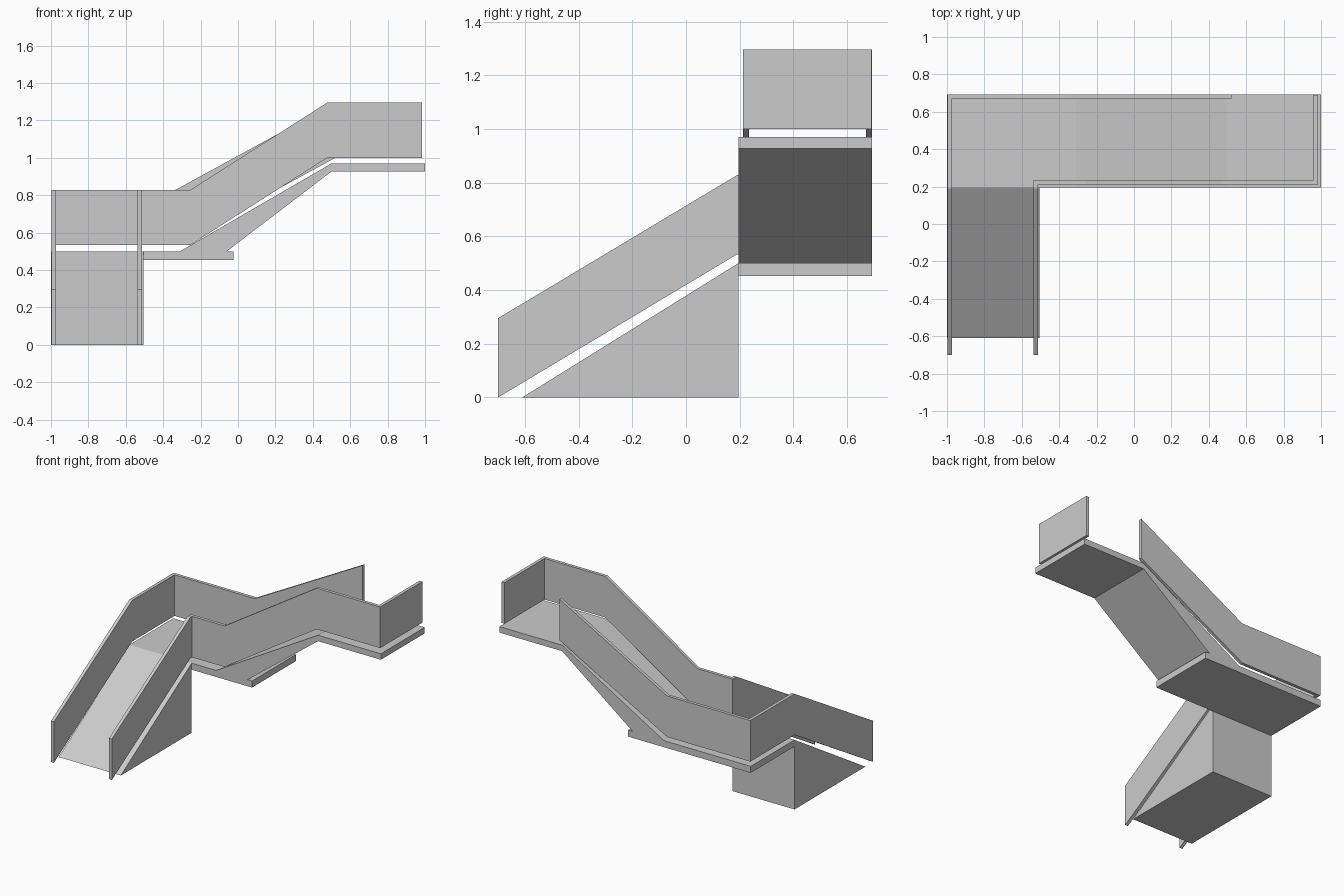
import bpy
import bmesh
from mathutils import Vector

cube = bpy.data.objects.get("Cube")
if cube:
    bpy.data.objects.remove(cube, do_unlink=True)

# Single flat colour
grey = bpy.data.materials.new("light grey")
grey.use_nodes = True
colour = (0.6, 0.6, 0.6, 1)
grey.diffuse_color = colour
grey.node_tree.nodes["Principled BSDF"].inputs["Base Color"].default_value = colour


def finish(name, bm):
    bmesh.ops.recalc_face_normals(bm, faces=bm.faces)
    mesh = bpy.data.meshes.new(name)
    bm.to_mesh(mesh)
    bm.free()
    mesh.materials.append(grey)
    obj = bpy.data.objects.new(name, mesh)
    bpy.context.collection.objects.link(obj)
    return obj


def prism(name, outline, depth):
    """Extrude a closed outline of 3D points along a depth vector."""
    bm = bmesh.new()
    face = bm.faces.new([bm.verts.new(p) for p in outline])
    grown = bmesh.ops.extrude_face_region(bm, geom=[face])["geom"]
    verts = [v for v in grown if isinstance(v, bmesh.types.BMVert)]
    bmesh.ops.translate(bm, verts=verts, vec=depth)
    return finish(name, bm)


def railing(name, path, side, height=0.295, thick=0.023):
    """Upright panel along a path, mitred at corners; side is +1 left, -1 right."""
    bm = bmesh.new()
    pts = [Vector(p) for p in path]
    rings = []
    for i, p in enumerate(pts):
        normals = []
        for a, b in zip(pts[max(i - 1, 0):i + 1], pts[max(i, 1):i + 2]):
            d = (b - a).to_2d().normalized()
            normals.append(Vector((-d.y, d.x)) * side)
        if i == 0:
            normals = normals[:1]
        n = sum(normals, Vector((0, 0))).normalized()
        inner = p + (n * thick / n.dot(normals[0])).to_3d()
        up = Vector((0, 0, height))
        rings.append([bm.verts.new(q) for q in (p, inner, inner + up, p + up)])
    for a, b in zip(rings, rings[1:]):
        for k in range(4):
            bm.faces.new((a[k], a[k - 1], b[k - 1], b[k]))
    bm.faces.new(rings[0])
    bm.faces.new(rings[-1])
    return finish(name, bm)


# Solid lower ramp
prism("lower_ramp",
      [(-1, -0.61, 0), (-1, 0.195, 0), (-1, 0.195, 0.5)],
      (0.495, 0, 0))

# Landing, sloping flight and upper platform
walkway = [(-1, 0.453), (-0.025, 0.453), (-0.025, 0.5), (-0.06, 0.5),
           (0.5, 0.927), (1, 0.927), (1, 0.97), (0.5, 0.97),
           (-0.31, 0.5), (-1, 0.5)]
prism("upper_walkway", [(x, 0.195, z) for x, z in walkway], (0, 0.498, 0))

# Outer railing: up the ramp, round the landing, up the back of the flight
railing("outer_railing",
        [(-0.997, -0.7, 0), (-0.997, 0.19, 0.533), (-0.997, 0.693, 0.533),
         (-0.335, 0.693, 0.533), (0.52, 0.693, 1)], -1)

# Inner railing: up the ramp, up the front of the flight, across the platform end
railing("inner_railing",
        [(-0.513, -0.7, 0), (-0.513, 0.19, 0.533), (-0.513, 0.212, 0.533),
         (-0.255, 0.212, 0.533), (0.477, 0.212, 1), (0.983, 0.212, 1),
         (0.983, 0.69, 1)], 1)
